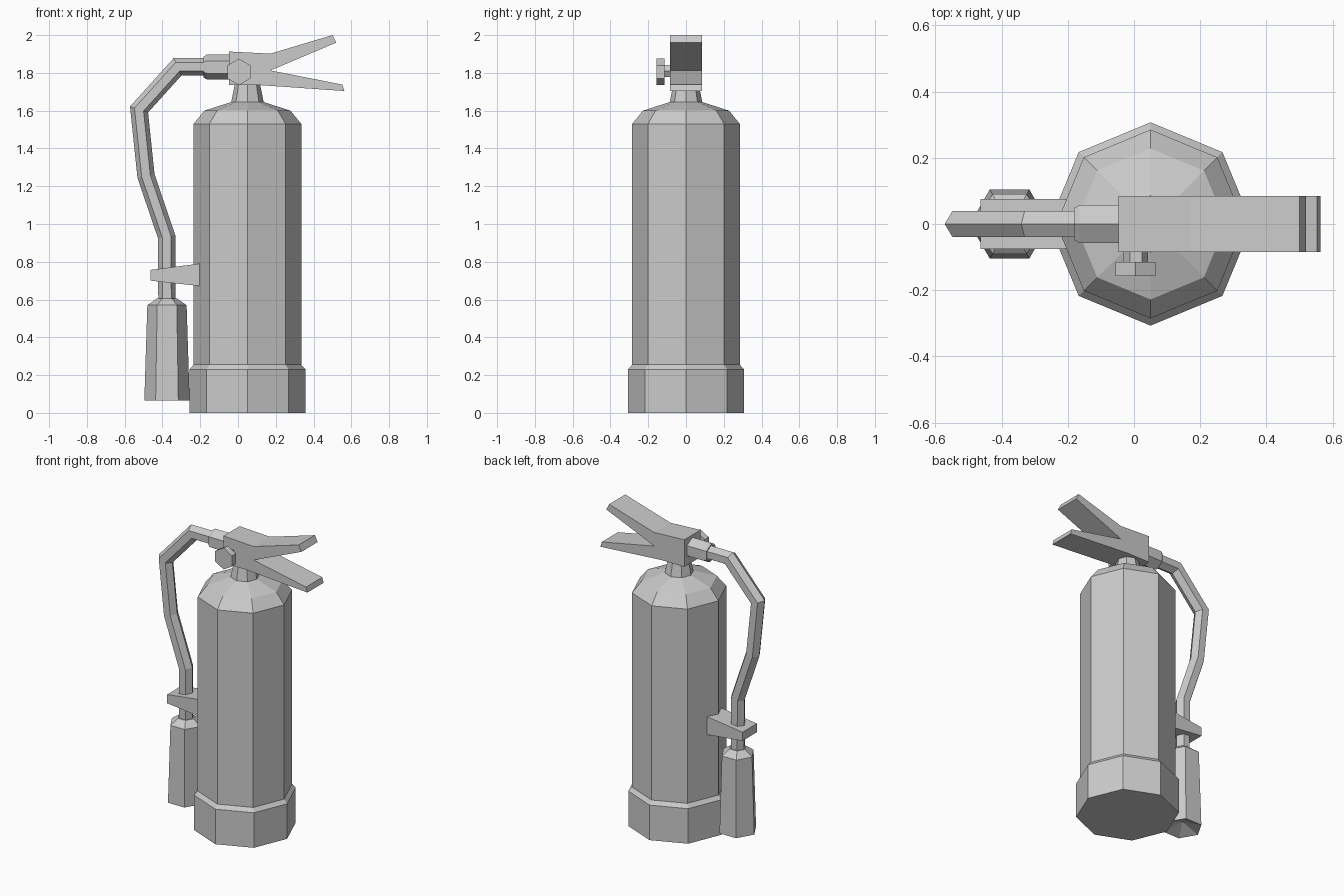
import bpy, bmesh, math
from mathutils import Vector, Matrix

cube = bpy.data.objects.get("Cube")
if cube:
    bpy.data.objects.remove(cube, do_unlink=True)

GREY = (0.6, 0.6, 0.6, 1.0)
grey = bpy.data.materials.new("plain grey")
grey.use_nodes = True
grey.diffuse_color = GREY
grey.node_tree.nodes["Principled BSDF"].inputs["Base Color"].default_value = GREY


def finish(name, bm):
    """Clean the mesh and add it to the scene as a flat shaded object."""
    bmesh.ops.remove_doubles(bm, verts=bm.verts, dist=0.0005)
    bmesh.ops.recalc_face_normals(bm, faces=bm.faces)
    mesh = bpy.data.meshes.new(name)
    bm.to_mesh(mesh)
    bm.free()
    mesh.materials.append(grey)
    obj = bpy.data.objects.new(name, mesh)
    bpy.context.collection.objects.link(obj)
    return obj


def skin(name, rings):
    """Join a row of equal rings of points into a capped tube."""
    bm = bmesh.new()
    loops = [[bm.verts.new(p) for p in ring] for ring in rings]
    n = len(loops[0])
    for a, b in zip(loops, loops[1:]):
        for i in range(n):
            j = (i + 1) % n
            bm.faces.new((a[i], a[j], b[j], b[i]))
    for ring, end in ((rings[0], loops[0]), (rings[-1], loops[-1])):
        if (ring[0] - ring[1]).length > 0.001:
            bm.faces.new(end)
    return finish(name, bm)


def lathe(name, profile, sides, centre, turn=Matrix(), phase=0.0):
    """Spin (radius, height) points around the local z axis."""
    place = Matrix.Translation(centre) @ turn
    rings = []
    for r, h in profile:
        angles = [phase + math.tau * i / sides for i in range(sides)]
        rings.append([place @ Vector((r * math.cos(a), r * math.sin(a), h)) for a in angles])
    return skin(name, rings)


def plate(name, outline, half_width):
    """Extrude an (x, z) outline across y."""
    return skin(name, [[Vector((x, y, z)) for x, z in outline] for y in (-half_width, half_width)])


def hose(name, path, radius, sides):
    """Mitred tube along an (x, z) path, with an edge in the bend plane."""
    pts = [Vector((x, 0, z)) for x, z in path]
    across = Vector((0, 1, 0))
    rings = []
    for i, p in enumerate(pts):
        before = (p - pts[i - 1]).normalized() if i else (pts[1] - p).normalized()
        after = (pts[i + 1] - p).normalized() if i < len(pts) - 1 else before
        tangent = (before + after).normalized()
        side = tangent.cross(across) / tangent.dot(before)
        angles = [math.tau * k / sides for k in range(sides)]
        rings.append([p + radius * (side * math.cos(a) + across * math.sin(a)) for a in angles])
    return skin(name, rings)


# Tank with base ring and shoulder, then neck
BODY_X = 0.05
lathe("tank", [(0.307, 0), (0.307, 0.23), (0.285, 0.255), (0.285, 1.53),
               (0.228, 1.60), (0.088, 1.645)], 8, (BODY_X, 0, 0))
lathe("neck", [(0.087, 1.64), (0.067, 1.74)], 8, (BODY_X, 0, 0))

# Valve block with both squeeze levers
plate("valve_levers", [(-0.047, 1.735), (-0.047, 1.913), (0.172, 1.902), (0.5, 2.0),
                       (0.52, 1.96), (0.172, 1.813), (0.553, 1.738), (0.563, 1.704),
                       (0.12, 1.735)], 0.084)

# Gauge on the front of the valve
to_front = Matrix.Rotation(math.radians(90), 4, "X")
lathe("gauge_stem", [(0.037, 0.07), (0.037, 0.12)], 6, (0.006, 0, 1.81), to_front)
lathe("gauge", [(0.07, 0.115), (0.07, 0.157)], 6, (0.005, 0, 1.805), to_front, math.radians(30))

# Hose, its collar and the nozzle
to_right = Matrix.Rotation(math.radians(-90), 4, "Y")
lathe("hose_collar", [(0.066, 0), (0.066, 0.12), (0.055, 0.137)], 6, (-0.045, 0, 1.831), to_right)
hose("hose", [(-0.16, 1.832), (-0.32, 1.832), (-0.524, 1.606), (-0.487, 1.254),
              (-0.378, 0.933), (-0.376, 0.59)], 0.046, 6)
lathe("nozzle", [(0, 0.11), (0.12, 0.065), (0.104, 0.57), (0.053, 0.606)], 6, (-0.376, 0, 0))

# Clip holding the hose to the tank
plate("hose_clip", [(-0.463, 0.70), (-0.463, 0.757), (-0.205, 0.79), (-0.205, 0.672)], 0.075)
